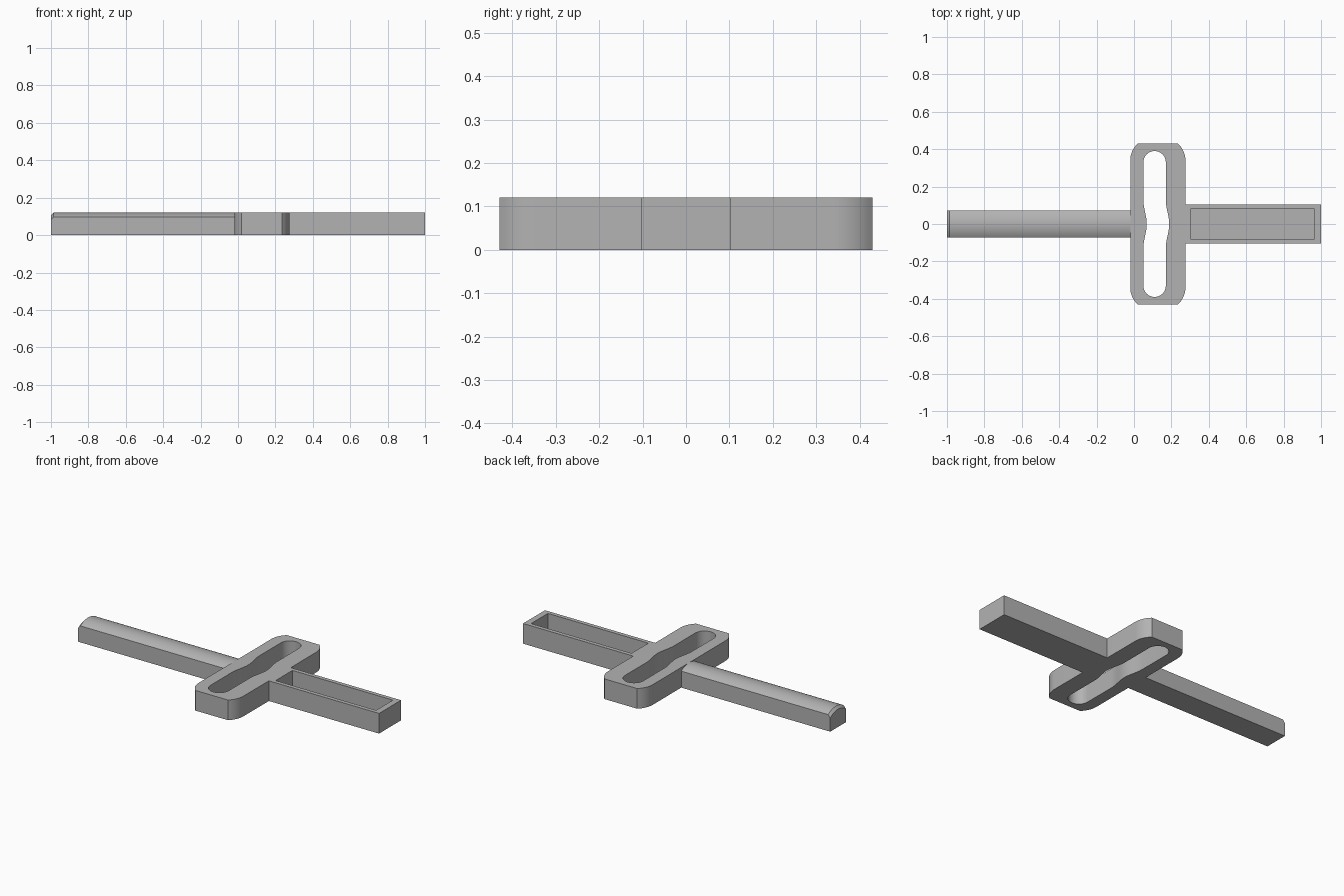
import bpy, bmesh
from math import sin, cos, pi, sqrt, acos, radians

H = 0.12  # overall thickness

if "Cube" in bpy.data.objects:
    bpy.data.objects.remove(bpy.data.objects["Cube"])

grey = bpy.data.materials.new("plain grey")
grey.use_nodes = True
colour = (0.45, 0.45, 0.45, 1)
grey.diffuse_color = colour
grey.node_tree.nodes["Principled BSDF"].inputs["Base Color"].default_value = colour


def finish(bm, name, smooth=True):
    bmesh.ops.remove_doubles(bm, verts=bm.verts, dist=1e-5)
    bmesh.ops.recalc_face_normals(bm, faces=bm.faces)
    mesh = bpy.data.meshes.new(name)
    bm.to_mesh(mesh)
    bm.free()
    mesh.materials.clear()
    mesh.materials.append(grey)
    obj = bpy.data.objects.new(name, mesh)
    bpy.context.collection.objects.link(obj)
    if smooth:
        bpy.ops.object.select_all(action='DESELECT')
        obj.select_set(True)
        bpy.context.view_layer.objects.active = obj
        bpy.ops.object.shade_smooth_by_angle(angle=radians(25))
    return obj


def slab_with_hole(name, loops):
    """Extrude a flat outline with holes from z = 0 to z = H."""
    curve = bpy.data.curves.new(name, 'CURVE')
    curve.dimensions = '2D'
    curve.fill_mode = 'BOTH'
    curve.extrude = H / 2
    for loop in loops:
        spline = curve.splines.new('POLY')
        spline.points.add(len(loop) - 1)
        for p, (x, y) in zip(spline.points, loop):
            p.co = (x, y, 0, 1)
        spline.use_cyclic_u = True
    helper = bpy.data.objects.new("outline_helper", curve)
    bpy.context.collection.objects.link(helper)
    bpy.context.view_layer.update()
    flat = bpy.data.meshes.new_from_object(
        helper.evaluated_get(bpy.context.evaluated_depsgraph_get()))
    bm = bmesh.new()
    bm.from_mesh(flat)
    bpy.data.objects.remove(helper)
    bpy.data.meshes.remove(flat)
    bmesh.ops.translate(bm, verts=bm.verts, vec=(0, 0, H / 2))
    return finish(bm, name)


# Crossbar outline: corner arcs cut off by flat ends
X0, X1, END, R = -0.02, 0.275, 0.43, 0.12
mid, half, yc = (X0 + X1) / 2, (X1 - X0) / 2, 0.34
sweep = acos((R - 0.04) / R)
corner = []
for i in range(13):
    a = sweep * i / 12
    corner.append((half - R + R * cos(a), min(END, yc + R * sin(a))))
corner[-1] = (corner[-1][0], END)
outer = [(mid + x, y) for x, y in corner]
outer += [(mid - x, y) for x, y in reversed(corner)]
outer += [(mid - x, -y) for x, y in corner]
outer += [(mid + x, -y) for x, y in reversed(corner)]

# Slot outline: round ends, with both sides bowed at the middle
cx, r, cy, bow = 0.11, 0.06, 0.33, 0.13


def bend(y):
    return 0.018 * (1 + cos(pi * y / bow)) / 2


ys = [-bow + 2 * bow * i / 24 for i in range(25)]
slot = [(cx + r + bend(y), y) for y in ys]
slot += [(cx + r * cos(pi * i / 24), cy + r * sin(pi * i / 24)) for i in range(25)]
slot += [(cx - r + bend(y), y) for y in reversed(ys)]
slot += [(cx - r * cos(pi * i / 24), -cy - r * sin(pi * i / 24)) for i in range(25)]
slab_with_hole("crossbar", [outer, slot])

# Tray: box with a rectangular pocket sunk into its top
bm = bmesh.new()
bmesh.ops.create_cube(bm, size=1)
for v in bm.verts:
    v.co = (1.0 if v.co.x > 0 else X1, 0.103 if v.co.y > 0 else -0.103,
            H if v.co.z > 0 else 0)
top = max(bm.faces, key=lambda f: f.calc_center_median().z)
bmesh.ops.inset_region(bm, faces=[top], thickness=0.02)
centre = top.calc_center_median()
for v in top.verts:
    v.co = (0.964 if v.co.x > centre.x else 0.303,
            0.079 if v.co.y > 0 else -0.079, H)
floor = bmesh.ops.extrude_face_region(bm, geom=[top])["geom"]
for v in floor:
    if isinstance(v, bmesh.types.BMVert):
        v.co.z = 0.025
if top.is_valid:
    bmesh.ops.delete(bm, geom=[top], context='FACES_ONLY')
finish(bm, "tray", smooth=False)

# Rod: flat sides and base, arched top, with a bevelled tip
W, ARC, N = 0.073, 0.132, 20
bm = bmesh.new()
rings = []
for x, radius in ((X0, ARC), (-0.986, ARC), (-1.0, ARC - 0.014)):
    pts = [(-W, 0)]
    for i in range(N + 1):
        y = -W + 2 * W * i / N
        pts.append((y, H - ARC + sqrt(radius * radius - y * y)))
    pts.append((W, 0))
    rings.append([bm.verts.new((x, y, z)) for y, z in pts])
for a, b in zip(rings, rings[1:]):
    for i in range(len(a)):
        j = (i + 1) % len(a)
        bm.faces.new((a[i], a[j], b[j], b[i]))
bm.faces.new(rings[0])
bm.faces.new(rings[-1])
finish(bm, "rod")
